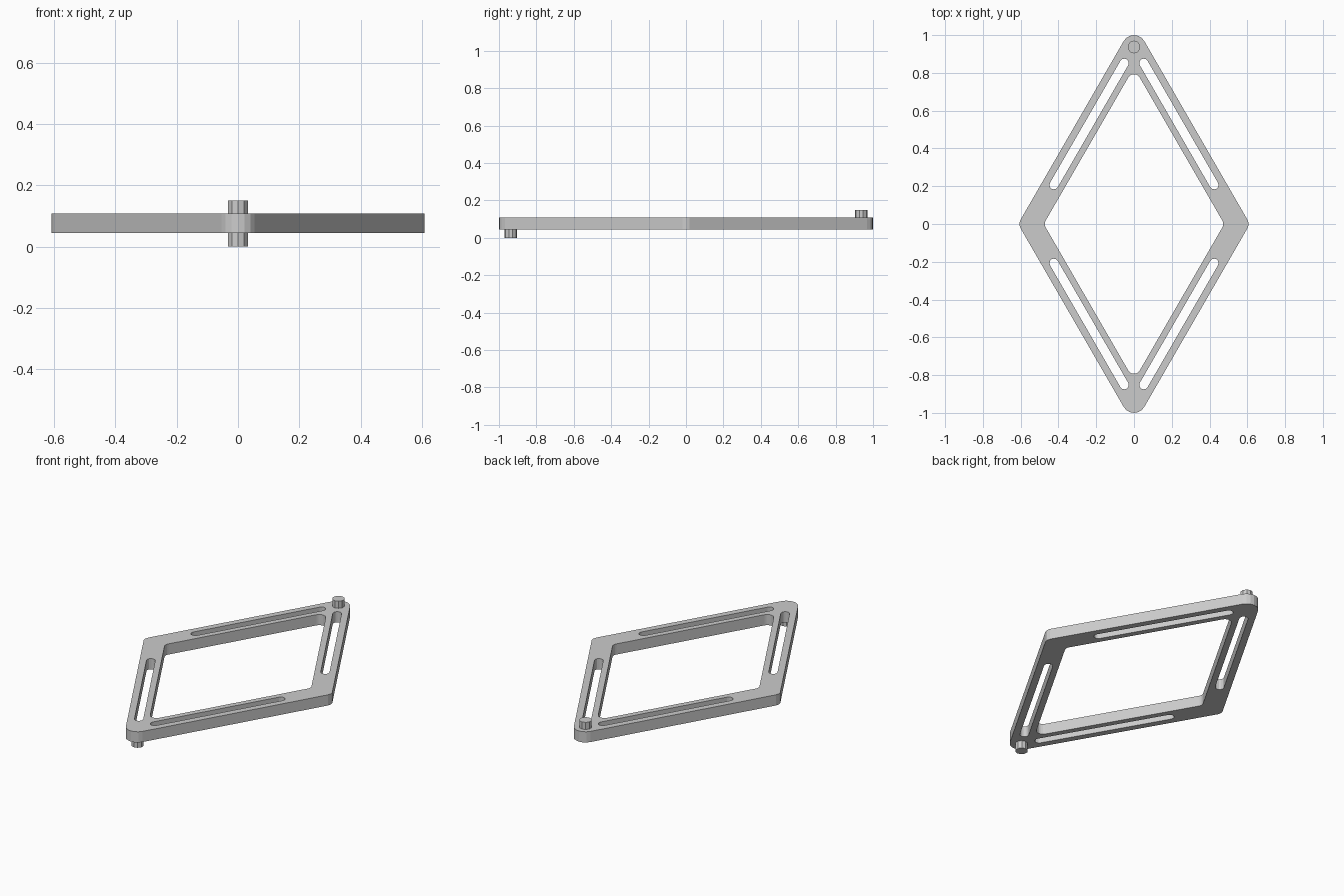
import bpy, bmesh
from math import sin, cos, pi, sqrt, radians
from mathutils import Vector

if "Cube" in bpy.data.objects:
    bpy.data.objects.remove(bpy.data.objects["Cube"])

Z0, Z1, TOP = 0.045, 0.108, 0.15
PIN_Y, PIN_R = 0.937, 0.034


def arc(cx, cy, r, a0, a1, n):
    return [(cx + r * cos(radians(a0 + (a1 - a0) * i / n)),
             cy + r * sin(radians(a0 + (a1 - a0) * i / n))) for i in range(n + 1)]


def rhombus(a, r_side, r_tip, n_side, n_tip):
    """60 degree rhombus with rounded corners; a = unrounded half width."""
    sx = a - r_side / cos(radians(30))
    ty = a * sqrt(3) - r_tip * 2
    half = arc(sx, 0, r_side, -30, 30, n_side) + arc(0, ty, r_tip, 30, 150, n_tip)
    return half + [(-x, -y) for x, y in half]


def slot(p, q, r):
    """Rounded slot from lower end p to upper end q, leaning at 120 degrees."""
    return arc(*p, r, 210, 390, 6) + arc(*q, r, 30, 210, 6)


# Frame outline, central opening and four slots
loops = [rhombus(0.6137, 0.04, 0.063, 2, 6), rhombus(0.478, 0.035, 0.035, 4, 6)]
base = slot((0.424, 0.207), (0.0515, 0.852), 0.0235)
for mx in (1, -1):
    for my in (1, -1):
        loops.append([(x * mx, y * my) for x, y in base])

curve = bpy.data.curves.new("frame_profile", 'CURVE')
curve.dimensions = '2D'
curve.fill_mode = 'BOTH'
curve.extrude = (Z1 - Z0) / 2
for pts in loops:
    s = curve.splines.new('POLY')
    s.points.add(len(pts) - 1)
    for p, (x, y) in zip(s.points, pts):
        p.co = (x, y, 0, 1)
    s.use_cyclic_u = True
profile = bpy.data.objects.new("frame_profile", curve)
bpy.context.collection.objects.link(profile)
bpy.context.view_layer.update()
deps = bpy.context.evaluated_depsgraph_get()
mesh = bpy.data.meshes.new_from_object(profile.evaluated_get(deps))
bpy.data.objects.remove(profile)

# Weld the caps to the walls, keep flat faces
bm = bmesh.new()
bm.from_mesh(mesh)
bmesh.ops.remove_doubles(bm, verts=bm.verts, dist=1e-5)
bmesh.ops.translate(bm, verts=bm.verts, vec=Vector((0, 0, (Z0 + Z1) / 2)))
bmesh.ops.recalc_face_normals(bm, faces=bm.faces)
for f in bm.faces:
    f.smooth = False
bm.to_mesh(mesh)
bm.free()
mesh.name = "frame"
bpy.context.collection.objects.link(bpy.data.objects.new("frame", mesh))


# Pivot pins: one above the back tip, one below the front tip
def pin(name, y, z0, z1):
    bpy.ops.mesh.primitive_cylinder_add(vertices=10, radius=PIN_R, depth=z1 - z0,
                                        location=(0, y, (z0 + z1) / 2))
    bpy.context.object.name = name


pin("upper_pin", PIN_Y, Z1, TOP)
pin("lower_pin", -PIN_Y, 0, Z0)
